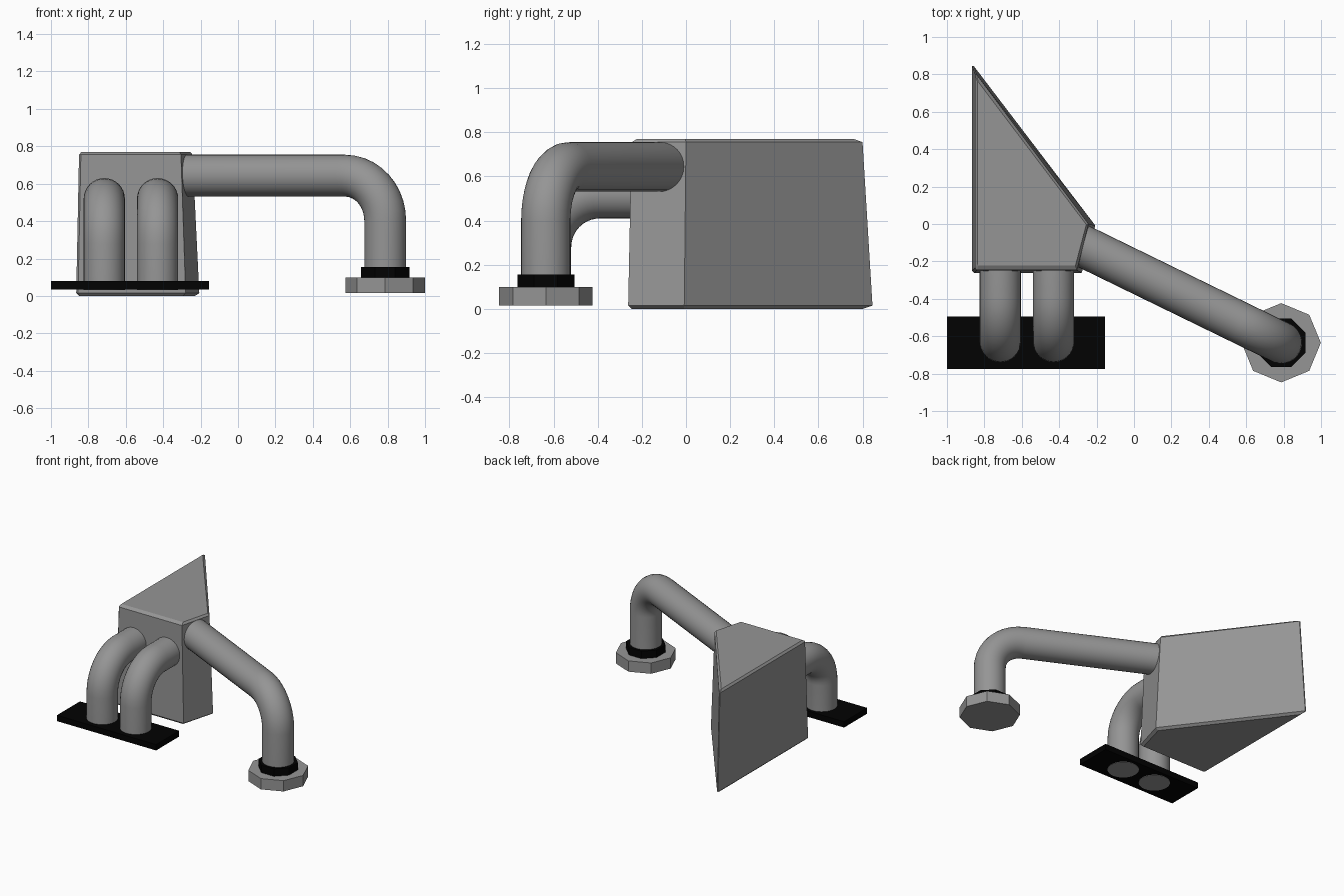
import bpy, bmesh
from math import cos, sin, pi, radians
from mathutils import Vector

if "Cube" in bpy.data.objects:
    bpy.data.objects.remove(bpy.data.objects["Cube"])


def material(name, v):
    m = bpy.data.materials.new(name)
    m.diffuse_color = (v, v, v, 1)
    m.use_nodes = True
    m.node_tree.nodes["Principled BSDF"].inputs["Base Color"].default_value = m.diffuse_color
    return m


black = material("black", 0.0005)
grey = material("dark_grey", 0.30)


def loft(name, rings, mat=grey, smooth=False):
    """Skin a list of equal-length point rings and cap both ends."""
    bm = bmesh.new()
    vs = [[bm.verts.new(p) for p in ring] for ring in rings]
    n = len(vs[0])
    for a, b in zip(vs, vs[1:]):
        for i in range(n):
            j = (i + 1) % n
            bm.faces.new((a[i], a[j], b[j], b[i]))
    bm.faces.new(vs[0][::-1])
    bm.faces.new(vs[-1])
    bmesh.ops.recalc_face_normals(bm, faces=bm.faces)
    me = bpy.data.meshes.new(name)
    bm.to_mesh(me)
    bm.free()
    ob = bpy.data.objects.new(name, me)
    bpy.context.collection.objects.link(ob)
    me.materials.append(mat)
    if smooth:
        bpy.ops.object.select_all(action='DESELECT')
        ob.select_set(True)
        bpy.context.view_layer.objects.active = ob
        bpy.ops.object.shade_smooth_by_angle(angle=radians(40))
    return ob


def elbow_pipe(name, start, foot, r, bend, sides=32, steps=10):
    """Horizontal run from start, turning down through a bend to foot."""
    start, foot = Vector(start), Vector(foot)
    up = Vector((0, 0, 1))
    d = foot - start
    d.z = 0
    d.normalize()
    side = d.cross(up)
    pivot = Vector((foot.x, foot.y, start.z - bend)) - d * bend
    path = [(start, up)]
    for k in range(steps + 1):
        t = pi / 2 * k / steps
        out = up * cos(t) + d * sin(t)
        path.append((pivot + out * bend, out))
    path.append((foot, d))
    angles = [2 * pi * i / sides for i in range(sides)]
    rings = [[c + r * (side * cos(a) + out * sin(a)) for a in angles]
             for c, out in path]
    return loft(name, rings, smooth=True)


def prism(name, points, z0, z1, mat=grey):
    return loft(name, [[(x, y, z) for x, y in points] for z in (z0, z1)], mat)


def octagon(cx, cy, r, turn=0):
    return [(cx + r * cos(turn + pi * i / 4), cy + r * sin(turn + pi * i / 4))
            for i in range(8)]


# Tapered wedge body with chamfered rims
body_rings = [
    (0.0, [(-.85, -.24), (-.84, -.247), (-.295, -.247), (-.23, -.01), (-.846, .80), (-.85, .80)]),
    (0.015, [(-.865, -.25), (-.855, -.262), (-.28, -.262), (-.207, -.008), (-.857, .845), (-.865, .845)]),
    (0.755, [(-.85, -.235), (-.84, -.247), (-.305, -.247), (-.243, 0), (-.842, .80), (-.85, .80)]),
    (0.77, [(-.837, -.215), (-.832, -.222), (-.313, -.222), (-.255, -.003), (-.833, .76), (-.837, .76)]),
]
loft("wedge_body", [[(x, y, z) for x, y in pts] for z, pts in body_rings])

# Twin front pipes and their shared base plate
for label, x in (("left", -0.715), ("right", -0.43)):
    elbow_pipe(f"front_pipe_{label}", (x, -0.22, 0.52), (x, -0.63, 0.032), 0.11, 0.24)
prism("base_plate", [(-1, -.775), (-.155, -.775), (-.155, -.495), (-1, -.495)],
      0.035, 0.08, black)

# Long side pipe with collar and octagonal foot
fx, fy = 0.787, -0.635
elbow_pipe("side_pipe", (-0.30, -0.105, 0.643), (fx, fy, 0.09), 0.112, 0.24)
prism("pipe_collar", octagon(fx, fy, 0.14, pi / 8), 0.095, 0.155, black)
prism("pipe_foot", octagon(fx, fy, 0.212), 0.015, 0.098)
